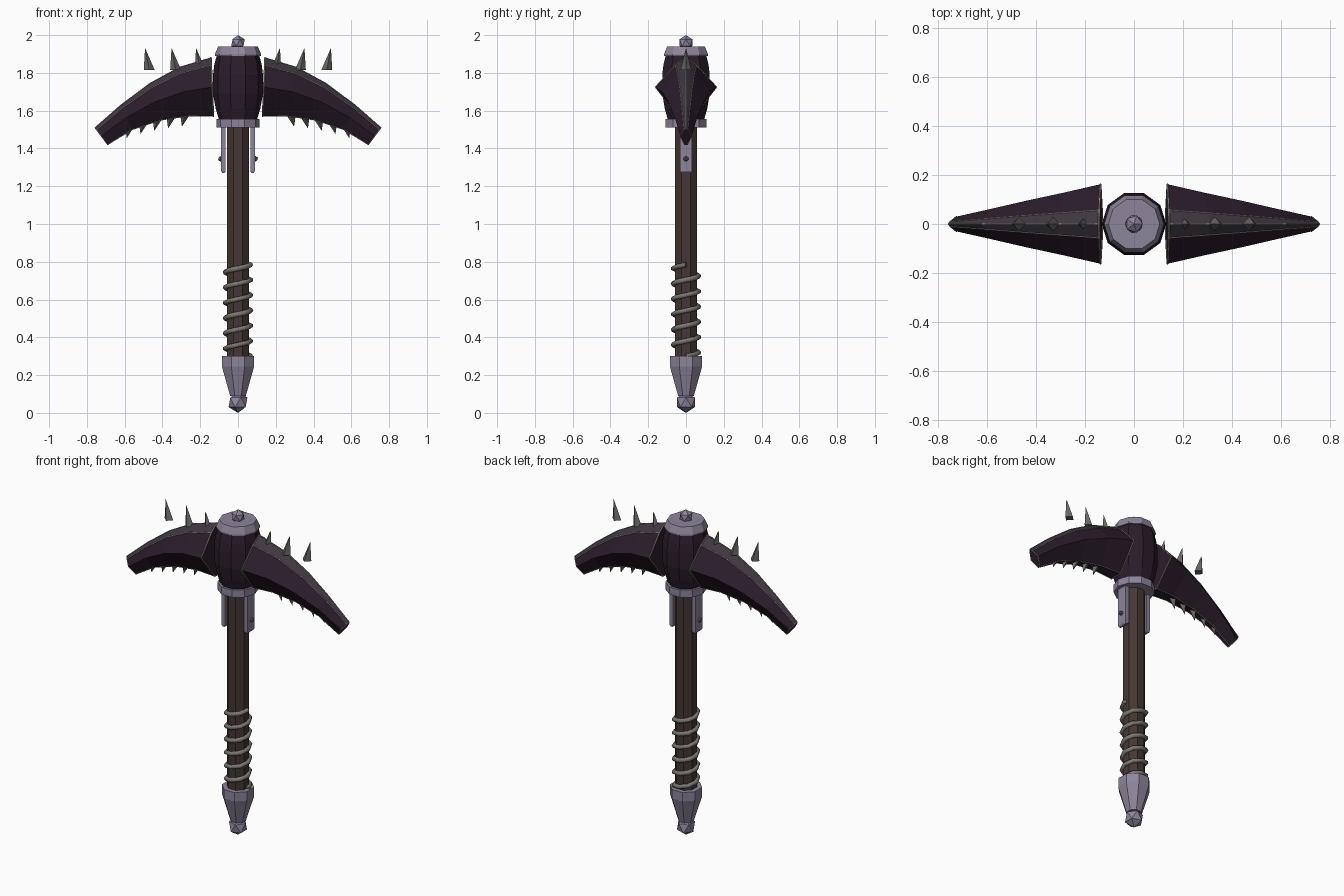
import bpy, bmesh, math
from mathutils import Vector

cube = bpy.data.objects.get("Cube")
if cube:
    bpy.data.objects.remove(cube, do_unlink=True)


def material(name, rgb):
    m = bpy.data.materials.new(name)
    m.use_nodes = True
    m.diffuse_color = (*rgb, 1)
    m.node_tree.nodes["Principled BSDF"].inputs["Base Color"].default_value = (*rgb, 1)
    return m


LAVENDER = material("lavender metal", (0.27, 0.235, 0.33))
PURPLE = material("dark purple", (0.024, 0.012, 0.024))
RIDGE = material("purple grey ridge", (0.05, 0.038, 0.052))
WOOD = material("brown wood", (0.058, 0.039, 0.034))
CORD = material("grey cord", (0.20, 0.185, 0.165))
SPIKE = material("grey spike", (0.14, 0.135, 0.125))
TRIM = material("pale trim", (0.34, 0.32, 0.29))


def finish(bm, name, *mats):
    bmesh.ops.recalc_face_normals(bm, faces=bm.faces)
    mesh = bpy.data.meshes.new(name)
    bm.to_mesh(mesh)
    bm.free()
    for m in mats:
        mesh.materials.append(m)
    obj = bpy.data.objects.new(name, mesh)
    bpy.context.collection.objects.link(obj)
    return obj


def loft(bm, rings):
    """Skin a list of point rings and close both ends."""
    rows = [[bm.verts.new(p) for p in ring] for ring in rings]
    n = len(rows[0])
    sides = [[bm.faces.new((a[i], a[(i + 1) % n], b[(i + 1) % n], b[i])) for i in range(n)]
             for a, b in zip(rows, rows[1:])]
    bm.faces.new(rows[0])
    bm.faces.new(rows[-1])
    return sides


def turned(name, profile, sides, mat, twist=0.0):
    """Faceted solid of revolution from (radius, height) pairs."""
    bm = bmesh.new()
    angles = [twist + math.tau * i / sides for i in range(sides)]
    loft(bm, [[(r * math.cos(a), r * math.sin(a), z) for a in angles] for r, z in profile])
    return finish(bm, name, mat)


def gem(name, centre, radius, mat):
    bm = bmesh.new()
    bmesh.ops.create_icosphere(bm, subdivisions=1, radius=radius)
    bmesh.ops.translate(bm, vec=centre, verts=bm.verts)
    return finish(bm, name, mat)


def spike(name, x, base_z, tip_z, radius, lean):
    """Four-sided spike whose tip leans sideways."""
    bm = bmesh.new()
    base = [bm.verts.new((x + radius * math.cos(k * math.pi / 2),
                          radius * math.sin(k * math.pi / 2), base_z)) for k in range(4)]
    tip = bm.verts.new((x + lean, 0, tip_z))
    bm.faces.new(base)
    for k in range(4):
        bm.faces.new((base[k], base[(k + 1) % 4], tip))
    return finish(bm, name, SPIKE)


def tube(name, points, radius, mat, closed=False):
    curve = bpy.data.curves.new(name, "CURVE")
    curve.dimensions = "3D"
    curve.bevel_depth = radius
    curve.bevel_resolution = 1
    curve.use_fill_caps = True
    line = curve.splines.new("POLY")
    line.points.add(len(points) - 1)
    for p, co in zip(line.points, points):
        p.co = (*co, 1)
    line.use_cyclic_u = closed
    curve.materials.append(mat)
    obj = bpy.data.objects.new(name, curve)
    bpy.context.collection.objects.link(obj)
    return obj


# Handle, pommel and cord wrap
turned("handle", [(0.063, 0.27), (0.063, 1.53)], 8, WOOD, math.pi / 8)
turned("pommel", [(0.045, 0.09), (0.092, 0.245), (0.092, 0.30)], 8, LAVENDER, math.pi / 8)
gem("pommel_gem", (0, 0, 0.056), 0.056, LAVENDER)
STEPS, TURNS = 8, 6
count = STEPS * TURNS
tube("cord_wrap", [(0.067 * math.cos(math.tau * i / STEPS), 0.067 * math.sin(math.tau * i / STEPS),
                    0.30 + 0.485 * i / count) for i in range(count + 1)], 0.014, CORD)

# Head barrel with collar, cap and finial
turned("collar", [(0.115, 1.51), (0.115, 1.555)], 10, LAVENDER)
turned("head_barrel", [(0.10, 1.55), (0.118, 1.61), (0.132, 1.69), (0.132, 1.79),
                       (0.126, 1.84), (0.112, 1.895)], 10, PURPLE)
turned("cap", [(0.122, 1.89), (0.122, 1.90), (0.105, 1.94)], 10, LAVENDER)
gem("finial", (0, 0, 1.96), 0.04, LAVENDER)

# Blade stations: top x, top z, bottom x, bottom z, half width
STATIONS = [(0.143, 1.88, 0.13, 1.57, 0.162),
            (0.31, 1.83, 0.26, 1.572, 0.128),
            (0.466, 1.745, 0.41, 1.55, 0.095),
            (0.62, 1.63, 0.56, 1.50, 0.06),
            (0.757, 1.51, 0.69, 1.42, 0.03)]
# Cross-section: share of half width, share of the way down
SECTION = [(0, 0), (0.35, 0.13), (1, 0.5), (0.25, 1), (-0.25, 1), (-1, 0.5), (-0.35, 0.13)]


def blade_rings(sign):
    return [[Vector((sign * (tx + (bx - tx) * t), w * y, tz + (bz - tz) * t)) for y, t in SECTION]
            for tx, tz, bx, bz, w in STATIONS]


for side, sign in (("left", 1), ("right", -1)):
    # Pick blade with a paler strip along its back
    rings = blade_rings(sign)
    bm = bmesh.new()
    for strip in loft(bm, rings):
        for i in (0, len(SECTION) - 1):
            strip[i].material_index = 1
    finish(bm, side + "_blade", PURPLE, RIDGE)

    # Thin trim round the root and tip, and along the spine, shoulders and lower edges
    tube(side + "_root_trim", rings[0], 0.004, TRIM, closed=True)
    tube(side + "_tip_trim", rings[-1], 0.0025, TRIM, closed=True)
    for label, i in (("spine", 0), ("back_shoulder", 1), ("front_shoulder", 6),
                     ("back_lower", 3), ("front_lower", 4)):
        tube(f"{side}_{label}_trim", [r[i] for r in rings], 0.0025, TRIM)

    # Upright spikes above the blade
    for n, x in enumerate((0.20, 0.33, 0.47)):
        spike(f"{side}_top_spike_{n + 1}", sign * x, 1.815, 1.932, 0.029, sign * 0.022)

    # Teeth under the blade
    for n in range(5):
        x = 0.275 + 0.073 * n
        tip = 1.515 - 0.007 * n - 0.002 * n * n
        spike(f"{side}_tooth_{n + 1}", sign * x, tip + 0.085, tip, 0.034, sign * 0.022)

    # Bracket strap and rivet beside the handle
    bm = bmesh.new()
    cx = sign * 0.077
    loft(bm, [[(cx + dx, y, z) for dx, y in ((-h, -w), (h, -w), (h, w), (-h, w))]
              for z, h, w in ((1.27, 0.006, 0.03), (1.28, 0.012, 0.033), (1.52, 0.012, 0.033))])
    finish(bm, side + "_bracket", LAVENDER)
    gem(side + "_rivet", (sign * 0.092, 0, 1.345), 0.015, SPIKE)
